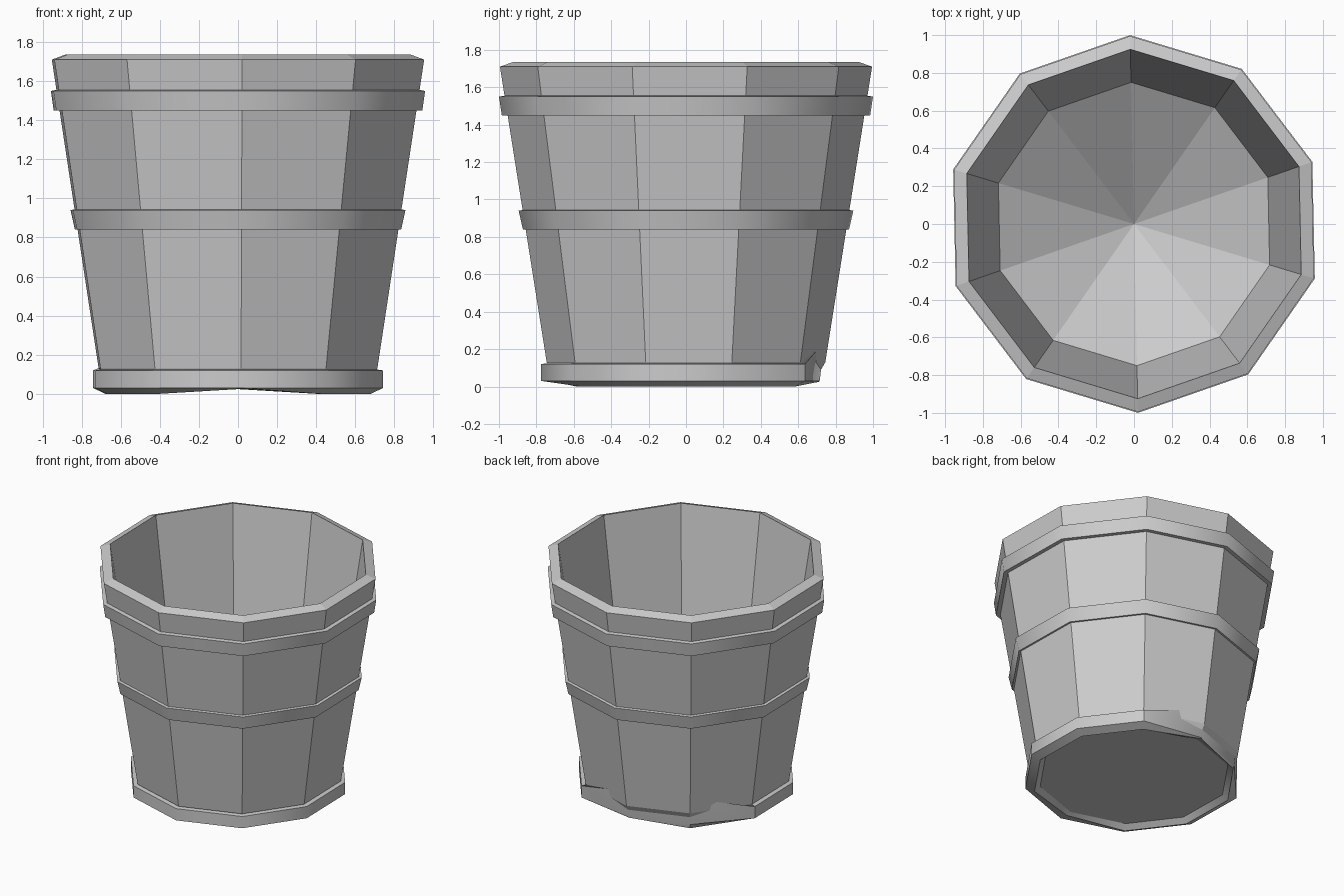
import bpy, bmesh, math

SIDES = 10
TWIST = math.radians(91.2)

cube = bpy.data.objects.get("Cube")
if cube:
    bpy.data.objects.remove(cube)

grey = bpy.data.materials.new("plain_grey")
grey.use_nodes = True
GREY = (0.6, 0.6, 0.6, 1)
grey.diffuse_color = GREY
grey.node_tree.nodes["Principled BSDF"].inputs["Base Color"].default_value = GREY


def lathe(name, profile, closed=False, smooth=False, adjust=None):
    """Turn an (r, z) profile into a ten-sided solid; r = 0 makes a pole."""
    bm = bmesh.new()
    rings = []
    for row, (r, z) in enumerate(profile):
        if r == 0:
            rings.append([bm.verts.new((0, 0, z))] * SIDES)
            continue
        ring = []
        for k in range(SIDES):
            rr, zz = adjust(row, k, r, z) if adjust else (r, z)
            a = TWIST + k * math.tau / SIDES
            ring.append(bm.verts.new((rr * math.cos(a), rr * math.sin(a), zz)))
        rings.append(ring)
    pairs = list(zip(rings, rings[1:]))
    if closed:
        pairs.append((rings[-1], rings[0]))
    for low, high in pairs:
        for k in range(SIDES):
            n = (k + 1) % SIDES
            corners = dict.fromkeys((low[k], low[n], high[n], high[k]))
            bm.faces.new(list(corners))
    bmesh.ops.recalc_face_normals(bm, faces=bm.faces)
    mesh = bpy.data.meshes.new(name)
    bm.to_mesh(mesh)
    bm.free()
    mesh.materials.append(grey)
    obj = bpy.data.objects.new(name, mesh)
    bpy.context.collection.objects.link(obj)
    if smooth:
        bpy.ops.object.select_all(action="DESELECT")
        obj.select_set(True)
        bpy.context.view_layer.objects.active = obj
        bpy.ops.object.shade_smooth_by_angle(angle=math.radians(40))
    return obj


# Bucket wall with bevelled rim and dished floor
lathe("bucket_body", [
    (0, 0.035), (0.69, 0.035), (0.745, 0.13), (0.995, 1.71),
    (0.925, 1.735), (0.75, 0.6), (0, 0.11)])

# Two hoops around the wall
for name, z, top, bottom in (("upper_hoop", 1.45, 1.0, 0.985),
                             ("middle_hoop", 0.84, 0.895, 0.872)):
    lathe(name, [(bottom - 0.06, z), (bottom, z), (top, z + 0.1),
                 (top - 0.06, z + 0.11)], closed=True, smooth=True)


# Base hoop, bent into the wall at two back corners and lifted at front and back
def bend(row, k, r, z):
    if k in (0, 1):
        if row == 1:
            return 0.74, 0.24
        if row == 2:
            return 0.715, 0.03
    if row == 3:
        side = abs(math.sin(k * math.tau / SIDES))
        z += 0.025 * max(0, 1 - side / 0.55)
    return r, z


lathe("base_hoop", [(0.7, 0.13), (0.775, 0.12), (0.775, 0.03),
                    (0.71, 0), (0.67, 0.035)],
      closed=True, smooth=True, adjust=bend)
